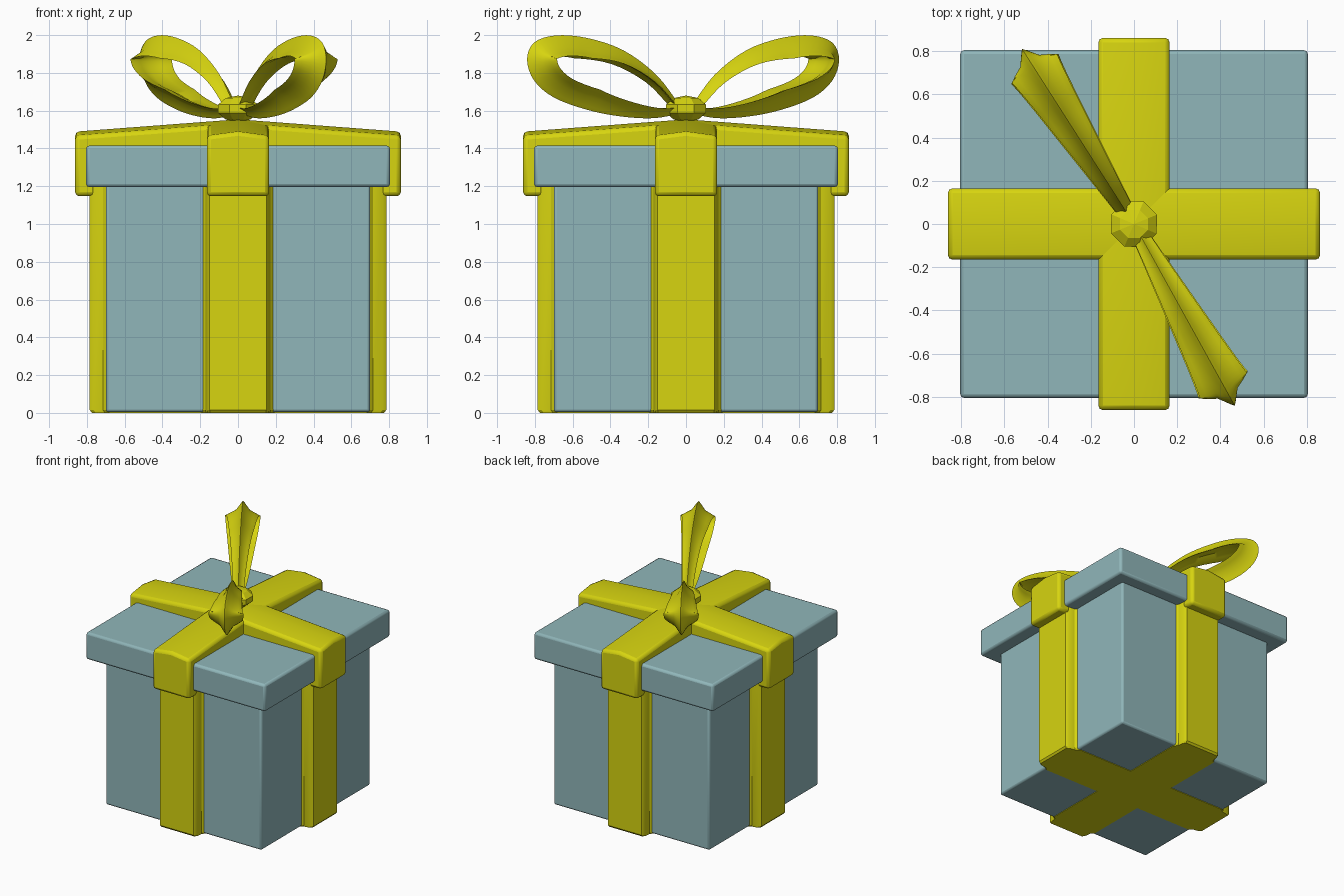
import bpy, bmesh, math
from mathutils import Vector

if "Cube" in bpy.data.objects:
    bpy.data.objects.remove(bpy.data.objects["Cube"])


def material(name, rgb):
    m = bpy.data.materials.new(name)
    m.diffuse_color = (*rgb, 1)
    m.use_nodes = True
    m.node_tree.nodes["Principled BSDF"].inputs["Base Color"].default_value = m.diffuse_color
    return m


TEAL = material("teal paper", (0.28, 0.47, 0.49))
YELLOW = material("yellow ribbon", (0.68, 0.66, 0.005))


def make_object(name, bm, mat, bevel=0.0, smooth=30):
    bmesh.ops.recalc_face_normals(bm, faces=bm.faces[:])
    me = bpy.data.meshes.new(name)
    bm.to_mesh(me)
    bm.free()
    ob = bpy.data.objects.new(name, me)
    bpy.context.collection.objects.link(ob)
    me.materials.append(mat)
    if bevel:
        mod = ob.modifiers.new("bevel", 'BEVEL')
        mod.width = bevel
        mod.segments = 2
        mod.limit_method = 'ANGLE'
        mod.angle_limit = math.radians(35)
    bpy.ops.object.select_all(action='DESELECT')
    ob.select_set(True)
    bpy.context.view_layer.objects.active = ob
    if smooth:
        bpy.ops.object.shade_smooth_by_angle(angle=math.radians(smooth))
    return ob


def loft(rings, closed=True):
    """Skin a list of closed rings and cap both ends."""
    bm = bmesh.new()
    vs = [[bm.verts.new(p) for p in r] for r in rings]
    n = len(vs[0])
    for a, b in zip(vs, vs[1:]):
        for i in range(n):
            j = (i + 1) % n
            bm.faces.new((a[i], a[j], b[j], b[i]))
    bm.faces.new(vs[0])
    bm.faces.new(vs[-1])
    return bm


def box(name, r, z0, z1, mat, bevel):
    sq = [(-r, -r), (r, -r), (r, r), (-r, r)]
    make_object(name, loft([[(x, y, z) for x, y in sq] for z in (z0, z1)]), mat, bevel)


# Box body and lid
box("box_body", 0.70, 0.004, 1.22, TEAL, 0.015)
box("box_lid", 0.805, 1.195, 1.415, TEAL, 0.018)

# Ribbon around the body: plus-shaped outline with flared feet
side = [(0.195, -0.69), (0.172, -0.715), (0.165, -0.765), (0.15, -0.785)]
arm = [(-x, y) for x, y in side] + [(x, y) for x, y in reversed(side)]
plus = []
for k in range(4):
    c, s = round(math.cos(k * math.pi / 2)), round(math.sin(k * math.pi / 2))
    plus.append((c * -0.195 - s * -0.195, s * -0.195 + c * -0.195))
    plus += [(c * x - s * y, s * x + c * y) for x, y in arm]
levels = [(0.0, 0.985), (0.015, 1.0), (1.2, 1.0)]
make_object("body_ribbon", loft([[(x * k, y * k, z) for x, y in plus] for z, k in levels]), YELLOW)

# Two crossing ribbons over the lid, peaked at the centre and crowned across the width
outline = [(-0.862, 1.147), (-0.862, 1.475), (0, 1.54), (0.862, 1.475), (0.862, 1.147),
           (0.75, 1.147), (0.75, 1.38), (-0.75, 1.38), (-0.75, 1.147)]
for name, turn in (("lid_ribbon_across", 0), ("lid_ribbon_along", math.pi / 2)):
    rings = [[(x, y, z + (crown if z > 1.4 else 0)) for x, z in outline]
             for y, crown in ((-0.165, -0.008), (0, 0.014), (0.165, -0.008))]
    make_object(name, loft(rings), YELLOW, 0.022).rotation_euler.z = turn


# Bow loops: ridged ribbon section swept along a curved path
path = [(0.03, 1.62), (0.18, 1.79), (0.38, 1.92), (0.60, 1.985), (0.79, 1.998), (0.92, 1.96),
        (0.962, 1.87), (0.92, 1.76), (0.80, 1.67), (0.60, 1.605), (0.40, 1.57), (0.2, 1.56),
        (0.03, 1.585)]
section = [(-1, -0.11), (-0.75, -0.09), (-0.4, -0.066), (-0.12, -0.018), (0, 0), (0.12, -0.018),
           (0.4, -0.066), (0.75, -0.09), (1, -0.11), (0.5, -0.103), (0, -0.085), (-0.5, -0.103)]


def smooth_path(pts, steps=4):
    p = [Vector(q) for q in pts]
    p = [2 * p[0] - p[1]] + p + [2 * p[-1] - p[-2]]
    out = []
    for a, b, c, d in zip(p, p[1:], p[2:], p[3:]):
        for i in range(steps):
            t = i / steps
            out.append(0.5 * (2 * b + (c - a) * t + (2 * a - 5 * b + 4 * c - d) * t * t
                              + (3 * b - a - 3 * c + d) * t ** 3))
    return out + [p[-2]]


def bow_loop(name, degrees):
    pts = smooth_path(path)
    rings = []
    for i, p in enumerate(pts):
        t = (pts[min(i + 1, len(pts) - 1)] - pts[max(i - 1, 0)]).normalized()
        normal = Vector((-t.y, t.x))
        half = 0.035 + 0.095 * p.x / 0.96
        depth = min(1.0, 0.25 + 1.25 * max(p.x, 0))
        ring = []
        for u, v in section:
            q = p + normal * v * depth
            ring.append((q.x, u * half, q.y))
        rings.append(ring)
    make_object(name, loft(rings), YELLOW, smooth=40).rotation_euler.z = math.radians(degrees)


bow_loop("bow_loop_back", 122.6)
bow_loop("bow_loop_front", -61)

# Faceted knot
bm = bmesh.new()
bmesh.ops.create_uvsphere(bm, u_segments=8, v_segments=5, radius=1)
bmesh.ops.scale(bm, vec=(0.12, 0.12, 0.07), verts=bm.verts[:])
knot = make_object("bow_knot", bm, YELLOW, smooth=0)
knot.location = (0, 0, 1.61)
knot.rotation_euler.z = math.radians(22)
